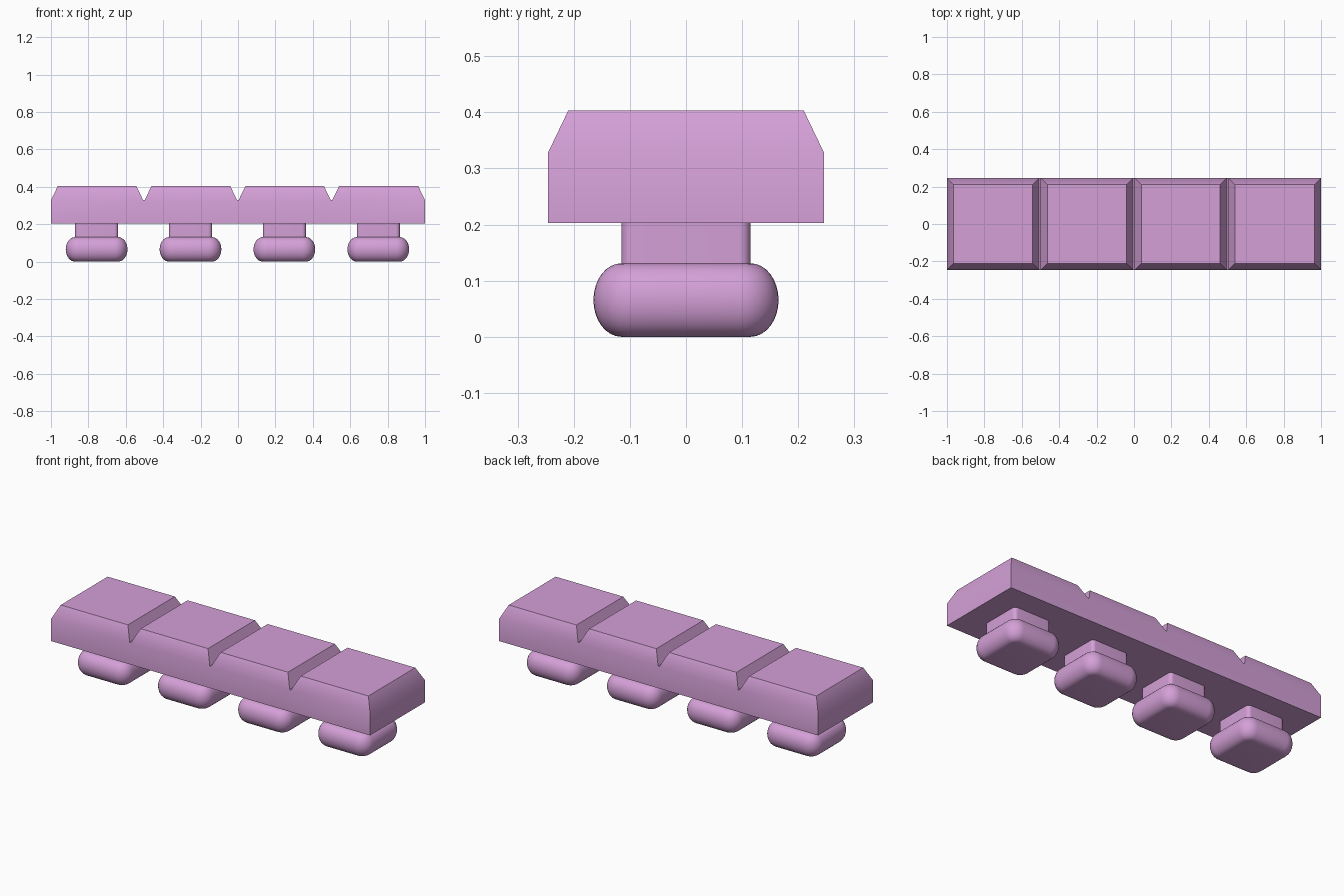
import bpy, bmesh, math

if "Cube" in bpy.data.objects:
    bpy.data.objects.remove(bpy.data.objects["Cube"])

mauve = bpy.data.materials.new("mauve")
mauve.diffuse_color = (0.66, 0.35, 0.68, 1)
mauve.use_nodes = True
mauve.node_tree.nodes["Principled BSDF"].inputs["Base Color"].default_value = mauve.diffuse_color

HALF_Y = 0.246
Z_BASE, Z_EDGE, Z_TOP = 0.203, 0.328, 0.403
TAPER = 0.036
GROOVE = 0.004                      # half width of groove floor
GROOVES = (-0.503, -0.001, 0.5)
STUDS = (-0.756, -0.254, 0.248, 0.75)


def finish(bm, name):
    bmesh.ops.remove_doubles(bm, verts=bm.verts, dist=1e-5)
    bmesh.ops.recalc_face_normals(bm, faces=bm.faces)
    mesh = bpy.data.meshes.new(name)
    bm.to_mesh(mesh)
    bm.free()
    mesh.materials.append(mauve)
    obj = bpy.data.objects.new(name, mesh)
    bpy.context.collection.objects.link(obj)
    bpy.ops.object.select_all(action='DESELECT')
    obj.select_set(True)
    bpy.context.view_layer.objects.active = obj
    bpy.ops.object.shade_smooth_by_angle(angle=math.radians(35))
    return obj


def rect(bm, x0, x1, half_y, z):
    return [bm.verts.new(p) for p in ((x0, -half_y, z), (x1, -half_y, z),
                                      (x1, half_y, z), (x0, half_y, z))]


def bridge(bm, a, b, sides):
    n = len(a)
    for i in sides:
        j = (i + 1) % n
        bm.faces.new((a[i], a[j], b[j], b[i]))


# Slab: a row of tapered tiles joined by narrow groove floors
bm = bmesh.new()
edges = [-1.0]
for g in GROOVES:
    edges += [g - GROOVE, g + GROOVE]
edges.append(1.0)
last = len(edges) - 2
for k in range(last + 1):
    x0, x1 = edges[k], edges[k + 1]
    low = rect(bm, x0, x1, HALF_Y, Z_BASE)
    mid = rect(bm, x0, x1, HALF_Y, Z_EDGE)
    bm.faces.new(low[::-1])
    walls = [0, 2] + ([3] if k == 0 else []) + ([1] if k == last else [])
    bridge(bm, low, mid, walls)
    if k % 2 == 0:
        top = rect(bm, x0 + TAPER, x1 - TAPER, HALF_Y - TAPER, Z_TOP)
        bridge(bm, mid, top, range(4))
        bm.faces.new(top)
    else:
        bm.faces.new(mid)
finish(bm, "tiled_slab")


def rounded_ring(bm, cx, half, radius, z, steps=8):
    ring = []
    for q, (sx, sy) in enumerate(((1, 1), (-1, 1), (-1, -1), (1, -1))):
        for s in range(steps + 1):
            a = math.pi / 2 * (q + s / steps)
            ring.append(bm.verts.new((cx + sx * (half - radius) + radius * math.cos(a),
                                      sy * (half - radius) + radius * math.sin(a), z)))
    return ring


def loft(name, cx, sections):
    bm = bmesh.new()
    rings = [rounded_ring(bm, cx, *s) for s in sections]
    for a, b in zip(rings, rings[1:]):
        bridge(bm, a, b, range(len(a)))
    bm.faces.new(rings[0][::-1])
    bm.faces.new(rings[-1])
    return finish(bm, name)


# Studs: a square neck above a pillow-shaped foot with rolled rim
NECK, CORNER, ROLL, FOOT_H = 0.115, 0.02, 0.05, 0.131
for i, cx in enumerate(STUDS, 1):
    loft(f"stud_neck_{i}", cx, [(NECK, CORNER, FOOT_H - 0.005),
                                (NECK, CORNER, Z_BASE + 0.003)])
    rim = []
    for s in range(17):
        a = math.pi * (s / 16 - 0.5)
        out = ROLL * math.cos(a)
        rim.append((NECK + out, CORNER + out, FOOT_H / 2 * (1 + math.sin(a))))
    loft(f"stud_foot_{i}", cx, rim)
